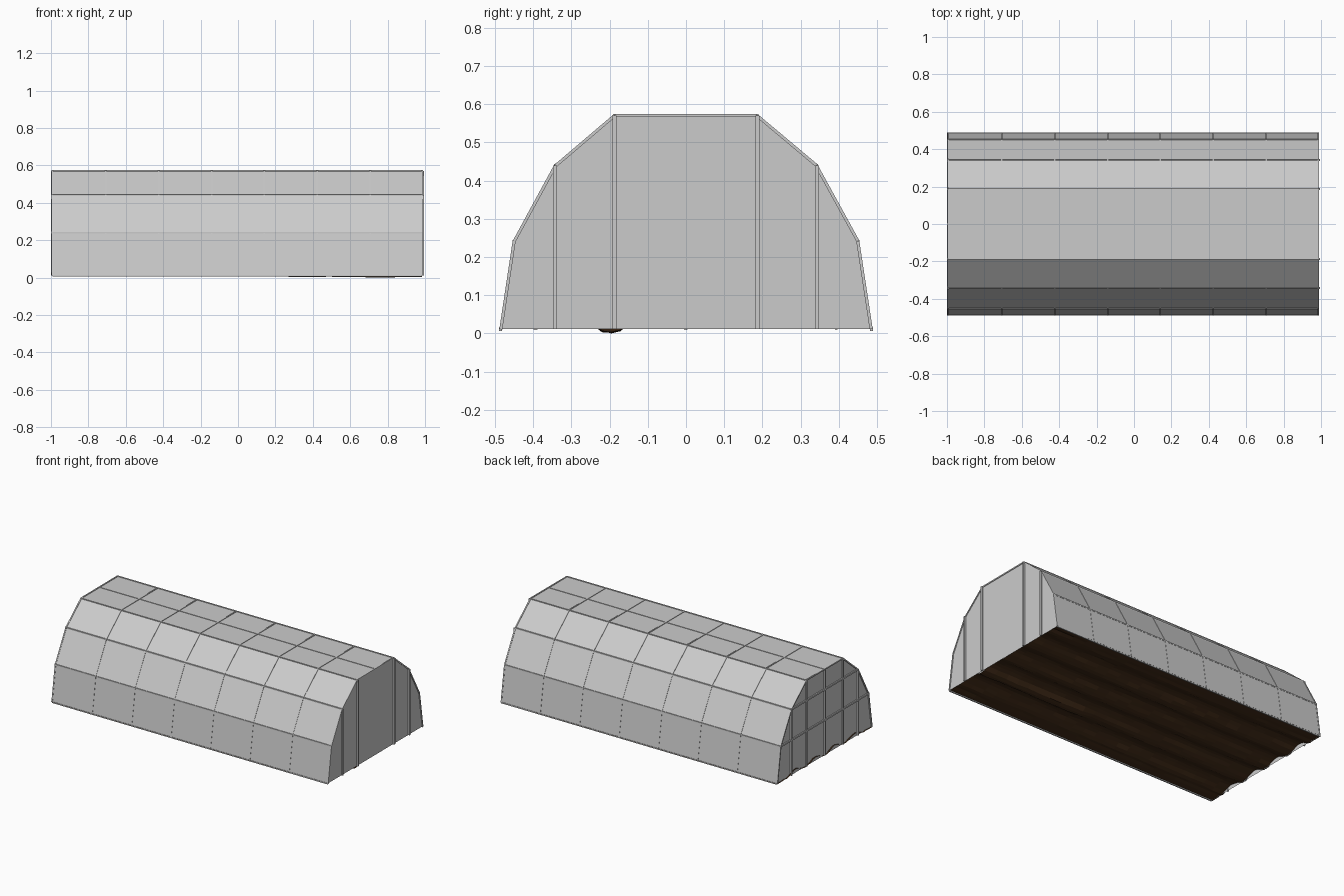
import bpy, bmesh, math, random
from mathutils import Vector

if "Cube" in bpy.data.objects:
    bpy.data.objects.remove(bpy.data.objects["Cube"])

random.seed(4)
HALF = [(0.487, 0.012), (0.452, 0.242), (0.343, 0.44), (0.187, 0.571)]
ARCH = HALF + [(-y, z) for y, z in reversed(HALF)]
X0, X1 = -0.992, 0.985
RIBS = [-0.99 + i * 1.98 / 7 for i in range(1, 7)]


def make(name, bm):
    me = bpy.data.meshes.new(name)
    bm.to_mesh(me)
    bm.free()
    ob = bpy.data.objects.new(name, me)
    bpy.context.collection.objects.link(ob)
    return ob


def bar(bm, a, b, r):
    # square bar between two points
    a, b = Vector(a), Vector(b)
    d = (b - a).normalized()
    side = d.cross(Vector((1, 0, 0)) if abs(d.x) < 0.9 else Vector((0, 0, 1))).normalized()
    up = d.cross(side)
    ends = [[bm.verts.new(p + side * s * r + up * t * r)
             for s, t in ((-1, -1), (1, -1), (1, 1), (-1, 1))] for p in (a, b)]
    for i in range(4):
        j = (i + 1) % 4
        bm.faces.new((ends[0][i], ends[0][j], ends[1][j], ends[1][i]))
    bm.faces.new(ends[0][::-1])
    bm.faces.new(ends[1])
    bmesh.ops.recalc_face_normals(bm, faces=bm.faces[:])


def height(y):
    # arch height at a given y
    for (ya, za), (yb, zb) in zip(HALF, HALF[1:]):
        if yb <= abs(y) <= ya:
            return za + (zb - za) * (ya - abs(y)) / (ya - yb)
    return HALF[-1][1]


# glazed cover along the arch
bm = bmesh.new()
rows = [[bm.verts.new((x, y, z)) for y, z in ARCH] for x in (X0, X1)]
for i in range(len(ARCH) - 1):
    bm.faces.new((rows[0][i], rows[1][i], rows[1][i + 1], rows[0][i + 1]))
make("glazed_cover", bm)

# flat end walls
for name, x, order in (("front_end_wall", X1, 1), ("rear_end_wall", X0, -1)):
    bm = bmesh.new()
    bm.faces.new([bm.verts.new((x, y, z)) for y, z in ARCH[::order]])
    make(name, bm)

# hoops across the tunnel, including both ends
bm = bmesh.new()
for x in [X0 - 0.002] + RIBS + [X1]:
    for (ya, za), (yb, zb) in zip(ARCH, ARCH[1:]):
        bar(bm, (x, ya * 0.995, za), (x, yb * 0.995, zb - 0.001), 0.004)
make("hoops", bm)

# long purlins at each bend, plus the ridge
bm = bmesh.new()
for y, z in ARCH + [(0, 0.571)]:
    bar(bm, (X0, y * 0.996, z - 0.001), (X1, y * 0.996, z - 0.001), 0.004)
make("purlins", bm)

# door end posts
bm = bmesh.new()
for y in (-0.343, -0.187, 0.187, 0.343):
    bar(bm, (0.99, y, 0.012), (0.99, y, height(y)), 0.005)
make("door_end_posts", bm)

# rear end grid of posts and rails
bm = bmesh.new()
for y in (-0.343, -0.187, 0, 0.187, 0.343):
    bar(bm, (-0.995, y, 0.012), (-0.995, y, height(y)), 0.005)
for y, z in HALF[1:3]:
    bar(bm, (-0.995, -y, z), (-0.995, y, z), 0.005)
make("rear_end_grid", bm)

# furrowed soil floor
bm = bmesh.new()
bmesh.ops.create_grid(bm, x_segments=24, y_segments=40, size=1)
for v in bm.verts:
    x = -1 + (v.co.x + 1) * 0.9925
    y = v.co.y * (0.49 if x < 0.8 else 0.486)
    ridge = 0.5 - 0.5 * math.cos(2 * math.pi * y / 0.2)
    z = 0.013 + 0.026 * ridge + random.uniform(-0.003, 0.003)
    if x > 0.2 and abs(y + 0.2) < 0.03:
        z -= 0.01
    if abs(y) > 0.44:
        z = 0.013
    v.co = (x, y, max(0, z))
soil = make("soil_floor", bm)
mat = bpy.data.materials.new("soil")
mat.diffuse_color = (0.06, 0.027, 0.01, 1)
mat.use_nodes = True
mat.node_tree.nodes["Principled BSDF"].inputs["Base Color"].default_value = mat.diffuse_color
soil.data.materials.append(mat)
